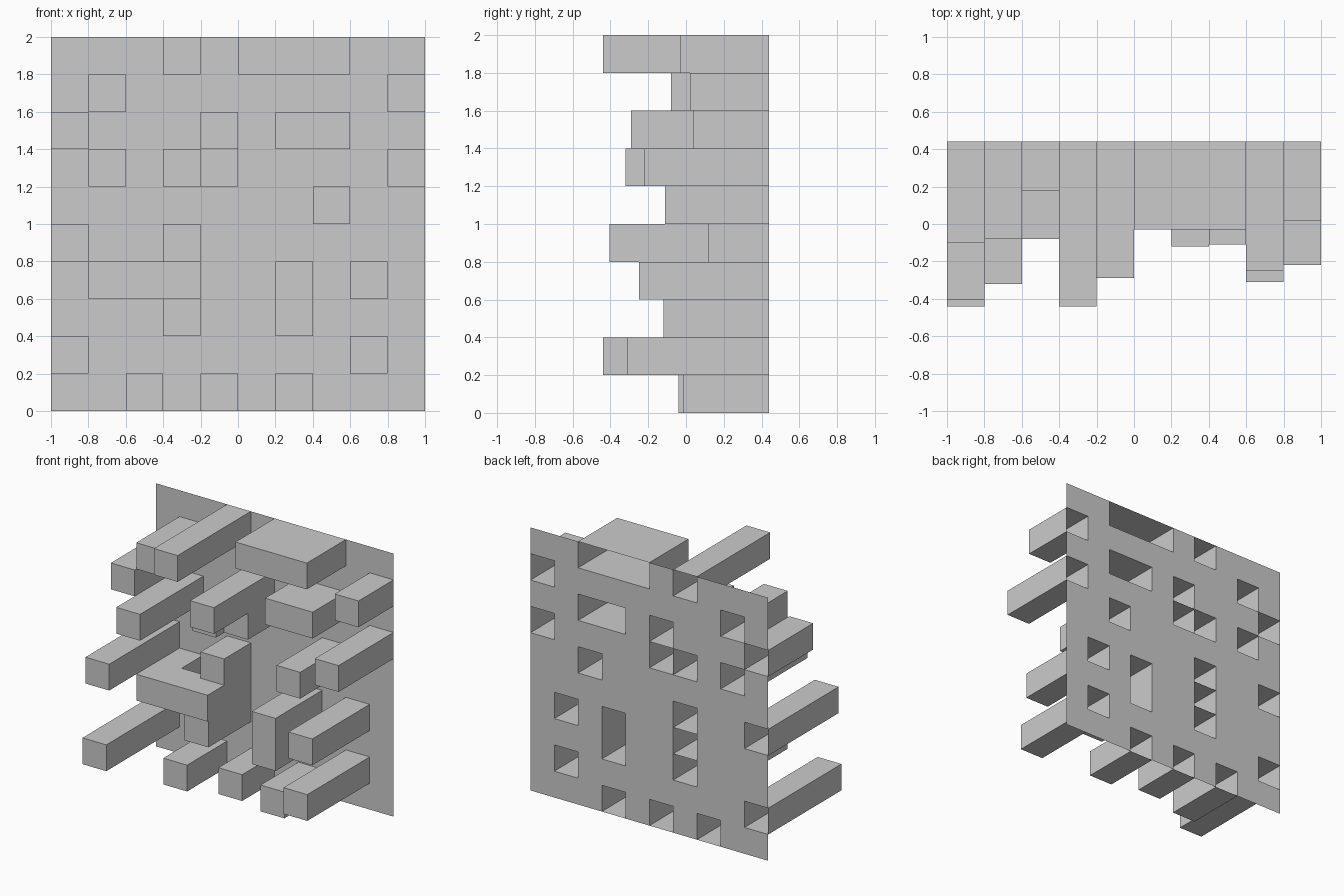
import bpy, bmesh
from mathutils import Matrix, Vector

if "Cube" in bpy.data.objects:
    bpy.data.objects.remove(bpy.data.objects["Cube"])

N, CELL, BACK = 10, 0.2, 0.44

# (column, row, columns wide, rows high, y of front face)
BLOCKS = [
    (3, 9, 1, 1, -0.44), (5, 9, 3, 1, -0.03),
    (1, 8, 1, 1, -0.08), (9, 8, 1, 1, 0.02),
    (0, 7, 1, 1, -0.10), (4, 7, 1, 1, -0.29), (6, 7, 2, 1, 0.04),
    (1, 6, 1, 1, -0.32), (3, 6, 1, 1, 0.02), (4, 6, 1, 1, 0.12), (9, 6, 1, 1, -0.22),
    (7, 5, 1, 1, -0.11),
    (0, 4, 1, 1, -0.405), (3, 4, 1, 1, 0.12),
    (8, 3, 1, 1, -0.25), (6, 2, 1, 2, -0.12),
    (3, 2, 1, 1, -0.07),
    (0, 1, 1, 1, -0.44), (8, 1, 1, 1, -0.31),
    (2, 0, 1, 1, -0.04), (4, 0, 1, 1, 0.05), (6, 0, 1, 1, -0.015),
]
HANDLE_MOUTH = (3, 3)


def finish(bm, name):
    mesh = bpy.data.meshes.new(name)
    bm.to_mesh(mesh)
    bm.free()
    obj = bpy.data.objects.new(name, mesh)
    bpy.context.collection.objects.link(obj)
    return obj


# Thin back panel, with an opening behind every hollow block
openings = {HANDLE_MOUTH}
for c, r, w, h, _ in BLOCKS:
    openings |= {(c + i, r + j) for i in range(w) for j in range(h)}
bm = bmesh.new()
stand_up = Matrix.Translation((0, BACK, 1)) @ Matrix.Rotation(1.5707963, 4, 'X')
bmesh.ops.create_grid(bm, x_segments=N, y_segments=N, size=1, matrix=stand_up)
holes = []
for f in bm.faces:
    p = f.calc_center_median()
    if (int((p.x + 1) / CELL), int(p.z / CELL)) in openings:
        holes.append(f)
bmesh.ops.delete(bm, geom=holes, context='FACES')
finish(bm, "back_panel")

# Hollow blocks, open at the back
for c, r, w, h, front in BLOCKS:
    bm = bmesh.new()
    centre = Vector((-1 + (c + w / 2) * CELL, (front + BACK) / 2, (r + h / 2) * CELL))
    size = Matrix.Diagonal((w * CELL, BACK - front, h * CELL, 1))
    bmesh.ops.create_cube(bm, size=1, matrix=Matrix.Translation(centre) @ size)
    rear = [f for f in bm.faces if f.calc_center_median().y > BACK - 1e-4]
    bmesh.ops.delete(bm, geom=rear, context='FACES_ONLY')
    finish(bm, f"block_{c}_{r}")

# U-shaped handle, open to the back at its right leg
profile = [(-0.8, BACK), (-0.8, -0.08), (-0.2, -0.08), (-0.2, BACK),
           (-0.4, BACK), (-0.4, 0.18), (-0.6, 0.18), (-0.6, BACK)]
bm = bmesh.new()
base = bm.faces.new([bm.verts.new((x, y, 0.6)) for x, y in profile])
ext = bmesh.ops.extrude_face_region(bm, geom=[base], use_keep_orig=True)
top = [v for v in ext['geom'] if isinstance(v, bmesh.types.BMVert)]
bmesh.ops.translate(bm, verts=top, vec=(0, 0, CELL))
bmesh.ops.recalc_face_normals(bm, faces=bm.faces)
ends = [f for f in bm.faces if all(v.co.y > BACK - 1e-4 for v in f.verts)]
bmesh.ops.delete(bm, geom=ends, context='FACES_ONLY')
finish(bm, "handle")
